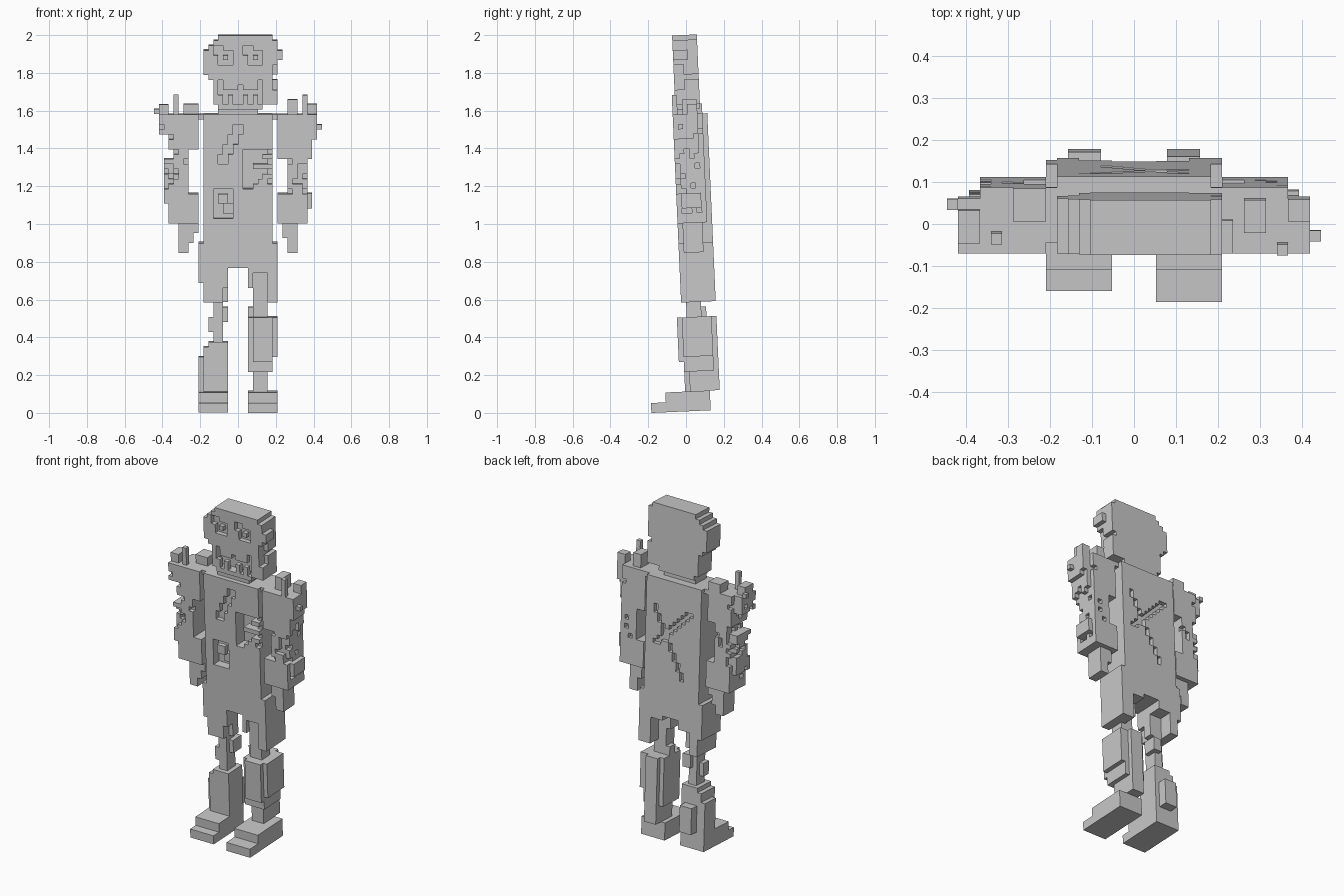
import bpy, bmesh, random
from mathutils import Matrix, Vector

if "Cube" in bpy.data.objects:
    bpy.data.objects.remove(bpy.data.objects["Cube"], do_unlink=True)

random.seed(4)
V = 0.0262                                   # size of one block
LEAN = Matrix.Translation((0, 0, 0.008)) @ Matrix.Rotation(0.045, 4, "X")
GREY = (0.58, 0.58, 0.58, 1)

grey = bpy.data.materials.new("plain grey")
grey.use_nodes = True
grey.diffuse_color = GREY
grey.node_tree.nodes["Principled BSDF"].inputs["Base Color"].default_value = GREY

AXES = [Vector(a) for a in ((1, 0, 0), (0, 1, 0), (0, 0, 1))]


def cells(x0, x1, y0, y1, z0, z1):
    return {(x, y, z) for x in range(x0, x1) for y in range(y0, y1) for z in range(z0, z1)}


def rows(table, y0, y1):
    """Stack of slabs given as (bottom, top, left, right)."""
    out = set()
    for z0, z1, x0, x1 in table:
        out |= cells(x0, x1, y0, y1, z0, z1)
    return out


def stair(x, z, dx, dz, steps, y, wide=1):
    """Diagonal run of blocks for a scratch."""
    out = set()
    for i in range(steps):
        out |= cells(x + i * dx, x + i * dx + wide, y, y + 1, z + i * dz, z + i * dz + abs(dz))
    return out


def wear(part, z0, z1, chance, side):
    """Knock loose blocks off one side of a part."""
    lost = {(x, y, z) for x, y, z in sorted(part)
            if z0 <= z < z1 and (x + side[0], y + side[1], z) not in part
            and random.random() < chance}
    return part - lost


def build(name, part, shift=(0, 0, 0)):
    """Skin a set of blocks with its exposed faces only."""
    bm = bmesh.new()
    verts = {}

    def vert(p):
        key = tuple(round(c) for c in p)
        if key not in verts:
            verts[key] = bm.verts.new((Vector(key) + Vector(shift)) * V)
        return verts[key]

    for c in sorted(part):
        base = Vector(c)
        for i, n in enumerate(AXES):
            a, b = AXES[(i + 1) % 3], AXES[(i + 2) % 3]
            for side in (0, 1):
                near = base + n * (2 * side - 1)
                if tuple(round(t) for t in near) in part:
                    continue
                o = base + n * side
                quad = [o, o + a, o + a + b, o + b]
                bm.faces.new([vert(p) for p in (quad if side else quad[::-1])])
    bmesh.ops.dissolve_limit(bm, angle_limit=0.01, verts=bm.verts[:], edges=bm.edges[:])
    bm.transform(LEAN)
    mesh = bpy.data.meshes.new(name)
    bm.to_mesh(mesh)
    bm.free()
    mesh.materials.append(grey)
    obj = bpy.data.objects.new(name, mesh)
    bpy.context.collection.objects.link(obj)
    return obj


FRONT, BACK, LEFT, RIGHT = (0, -1), (0, 1), (1, 0), (-1, 0)

# Head with worn outline
head = rows([(61, 62, -4, 5), (62, 67, -5, 8), (67, 68, -6, 7), (68, 71, -7, 8),
             (71, 73, -7, 8), (73, 74, -6, 8), (74, 75, -5, 8), (75, 76, -4, 7)], 1, 6)
head |= cells(8, 9, 1, 4, 71, 73)
head -= cells(7, 8, 1, 3, 65, 70)
# Sunken eyes with pupils
for x in (-4, 2):
    head -= cells(x, x + 3, 1, 2, 70, 73)
    head -= cells(x - 1, x + 1, 1, 2, 72, 74)
    head |= cells(x + 1, x + 2, 1, 2, 71, 72)
# Mouth and teeth
head -= cells(-4, 5, 1, 3, 62, 67)
head |= cells(-3, 4, 1, 2, 65, 67) - cells(0, 1, 1, 2, 65, 66)
for x in (-4, -2, 1, 3):
    head |= cells(x, x + 1, 1, 2, 62, 64)
build("head", head, (0, -0.4, 0))

# Torso with open ribs, belly wound and scratches
torso = cells(-7, 7, 0, 7, 29, 60) | cells(-8, 8, 1, 6, 59, 60)
torso |= cells(-4, 4, 1, 5, 60, 61)
torso -= cells(1, 7, 0, 3, 45, 53)
torso |= cells(6, 7, 1, 3, 45, 53)
for z in (45, 47, 49, 51):
    torso |= cells(2 + z % 4, 7, 0, 2, z, z + 1)
torso |= stair(2, 44, 1, 1, 4, 0, 2)
torso -= cells(-5, -1, 0, 2, 39, 45)
torso |= cells(-4, -2, 0, 1, 42, 44) | cells(-3, -1, 1, 2, 40, 42)
torso -= stair(-1, 56, -1, -2, 4, 0, 2)
torso -= stair(-5, 53, 1, -1, 9, 6, 2)
torso -= stair(4, 52, -1, -2, 8, 6)
build("torso", torso)

# Arms, each worn differently
right_arm = rows([(56, 60, -16, -8), (53, 56, -14, -8), (51, 53, -13, -10)], 0, 6)
right_arm |= rows([(44, 51, -15, -10), (42, 44, -15, -8), (38, 42, -14, -8)], 0, 6)
right_arm |= rows([(36, 38, -12, -8), (34, 36, -12, -9), (32, 34, -12, -10)], 1, 5)
right_arm -= cells(-15, -13, 0, 1, 46, 50) | cells(-16, -14, 5, 6, 42, 60)
right_arm |= cells(-16, -14, 1, 4, 60, 62) | cells(-13, -12, 1, 2, 60, 64)
right_arm |= cells(-11, -8, 3, 6, 60, 62) | cells(-17, -16, 4, 5, 60, 61)

left_arm = rows([(55, 60, 8, 16), (51, 55, 8, 15), (44, 51, 10, 14)], 0, 6)
left_arm |= rows([(41, 44, 8, 15), (38, 41, 8, 14)], 0, 6)
left_arm |= rows([(35, 38, 9, 12), (32, 35, 10, 12)], 1, 5)
left_arm -= cells(12, 14, 0, 1, 46, 50) | cells(14, 16, 5, 6, 41, 60)
left_arm |= cells(10, 12, 2, 5, 60, 63) | cells(13, 14, 0, 1, 60, 64)
left_arm |= cells(14, 16, 3, 5, 60, 62) | cells(16, 17, 1, 2, 57, 58)

for name, arm, out in (("right_arm", right_arm, RIGHT), ("left_arm", left_arm, LEFT)):
    arm = wear(arm, 40, 60, 0.15, out)
    for side in (FRONT, BACK):
        arm = wear(arm, 43, 51, 0.1, side)
    build(name, arm)

# Thighs with ragged hems
right_thigh = cells(-8, -2, 0, 7, 22, 34) - cells(-8, -7, 0, 7, 22, 26)
right_thigh -= cells(-5, -2, 4, 7, 22, 27) | cells(-3, -2, 0, 2, 22, 25)
left_thigh = cells(2, 8, 0, 7, 22, 34) - cells(2, 3, 0, 7, 22, 25)
left_thigh -= cells(2, 5, 4, 7, 22, 28) | cells(3, 6, 0, 1, 22, 28)
build("right_thigh", right_thigh)
build("left_thigh", left_thigh)

# Bare knees
right_knee = cells(-5, -3, 1, 4, 14, 23) | cells(-6, -3, 1, 3, 16, 19) | cells(-4, -2, 2, 5, 18, 21)
left_knee = cells(3, 6, 1, 4, 18, 23) | cells(2, 4, 2, 4, 19, 21)
build("right_knee", right_knee)
build("left_knee", left_knee)

# Shins
right_shin = cells(-7, -2, 0, 5, 4, 13) | cells(-8, -7, 1, 5, 4, 11)
right_shin |= cells(-6, -2, 0, 5, 13, 14) | cells(-6, -3, 5, 7, 4, 10)
build("right_shin", right_shin)
left_shin = rows([(11, 19, 2, 8), (8, 11, 2, 7)], 0, 6) | cells(3, 6, 1, 5, 4, 8)
left_shin |= cells(3, 7, -1, 0, 10, 19) | cells(3, 6, 5, 7, 4, 19)
build("left_shin", left_shin)

# Stepped feet
for name, x, toe in (("right_foot", -8, -6), ("left_foot", 2, -7)):
    build(name, cells(x, x + 6, -4, 5, 0, 4) | cells(x, x + 6, toe, -4, 0, 2))
